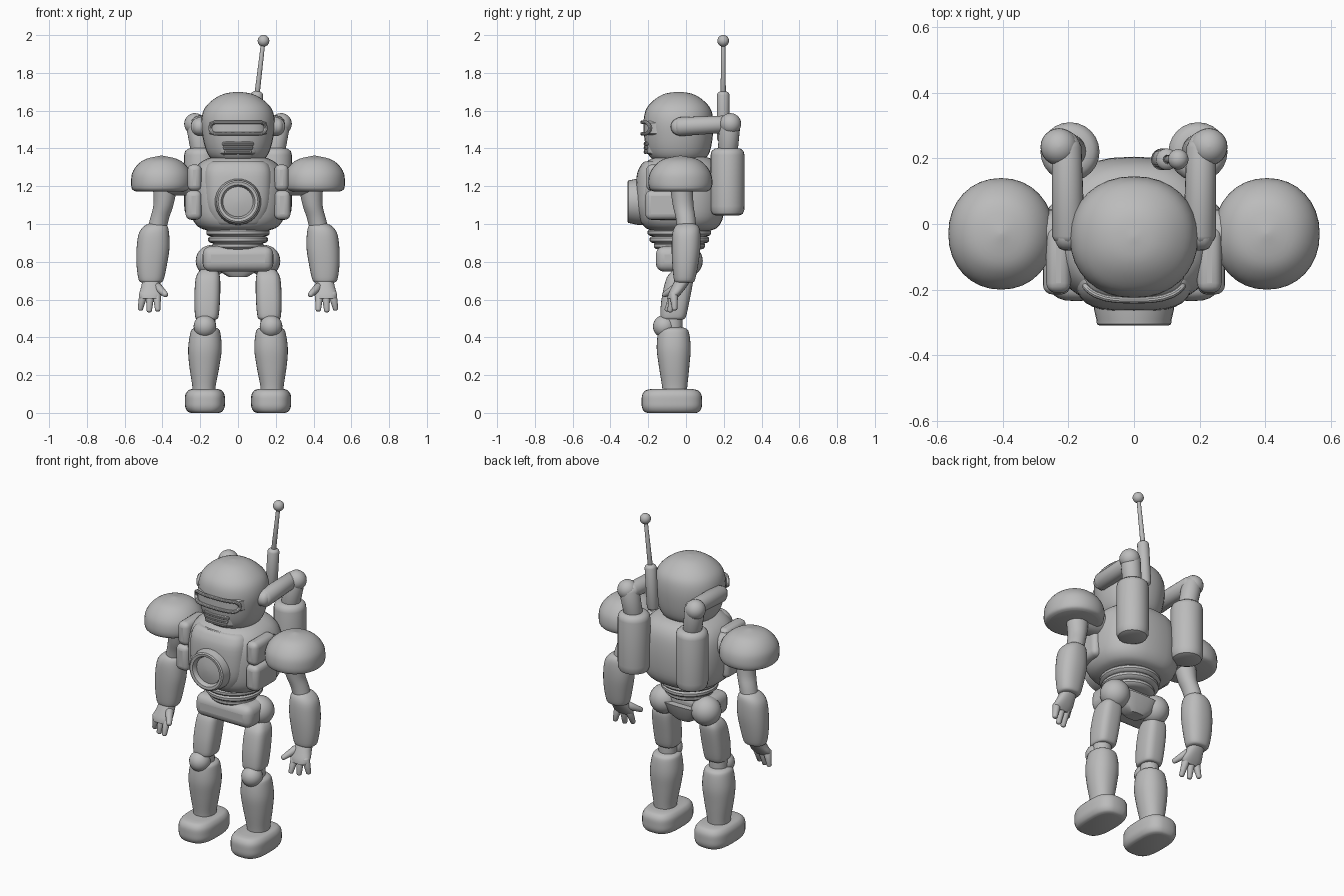
import bpy, bmesh, math
from mathutils import Vector

if "Cube" in bpy.data.objects:
    bpy.data.objects.remove(bpy.data.objects["Cube"])

grey = bpy.data.materials.new("plain_grey")
grey.diffuse_color = (0.5, 0.5, 0.5, 1)
grey.use_nodes = True
grey.node_tree.nodes["Principled BSDF"].inputs["Base Color"].default_value = grey.diffuse_color
SEG = 32


def finish(ob, angle=35):
    ob.data.materials.clear()
    ob.data.materials.append(grey)
    bpy.ops.object.select_all(action='DESELECT')
    ob.select_set(True)
    bpy.context.view_layer.objects.active = ob
    bpy.ops.object.shade_smooth_by_angle(angle=math.radians(angle))
    return ob


def skin(name, rings):
    """Bridge a list of closed point rings and cap both ends."""
    bm = bmesh.new()
    vs = [[bm.verts.new(p) for p in r] for r in rings]
    n = len(vs[0])
    for a, b in zip(vs, vs[1:]):
        for i in range(n):
            bm.faces.new((a[i], a[(i + 1) % n], b[(i + 1) % n], b[i]))
    bm.faces.new(vs[0])
    bm.faces.new(vs[-1])
    bmesh.ops.recalc_face_normals(bm, faces=bm.faces)
    me = bpy.data.meshes.new(name)
    bm.to_mesh(me)
    bm.free()
    ob = bpy.data.objects.new(name, me)
    bpy.context.collection.objects.link(ob)
    return finish(ob)


def refine(rows, k):
    """Catmull-Rom interpolation between profile rows."""
    rows = [Vector(r) for r in rows]
    out = []
    for i in range(len(rows) - 1):
        p0, p1 = rows[max(i - 1, 0)], rows[i]
        p2, p3 = rows[i + 1], rows[min(i + 2, len(rows) - 1)]
        for j in range(k):
            t = j / k
            out.append(0.5 * (2 * p1 + (p2 - p0) * t + (2 * p0 - 5 * p1 + 4 * p2 - p3) * t * t
                              + (3 * p1 - p0 - 3 * p2 + p3) * t ** 3))
    return out + [rows[-1]]


def loft(name, rows, e=2.0, s=1, k=4):
    """Stack horizontal superellipses; row = centre x, centre y, z, rx, ry."""
    def sp(v):
        return math.copysign(abs(v) ** (2 / e), v)
    rings = []
    for x, y, z, rx, ry in refine(rows, k):
        rings.append([(s * (x + rx * sp(math.cos(a))), y + ry * sp(math.sin(a)), z)
                      for a in (2 * math.pi * i / SEG for i in range(SEG))])
    return skin(name, rings)


def lathe(name, start, axis, prof, s=1, seg=24):
    """Revolve (radius, distance) pairs around an axis."""
    o, d = Vector(start), Vector(axis).normalized()
    u = d.orthogonal().normalized()
    w = d.cross(u)
    rings = []
    for r, t in prof:
        ring = [o + d * t + (u * math.cos(a) + w * math.sin(a)) * r
                for a in (2 * math.pi * i / seg for i in range(seg))]
        rings.append([(s * p.x, p.y, p.z) for p in ring])
    return skin(name, rings)


def rod(name, a, b, ra, rb, s=1):
    """Round-ended rod between two points."""
    L = (Vector(b) - Vector(a)).length
    arc = [math.radians(v) for v in (5, 30, 60, 90)]
    prof = [(ra * math.sin(t), -ra * 0.6 * math.cos(t)) for t in arc]
    prof += [(rb * math.sin(t), L + rb * 0.6 * math.cos(t)) for t in reversed(arc)]
    return lathe(name, a, Vector(b) - Vector(a), prof, s)


def ball(name, c, r, s=1):
    arc = [math.pi * (0.01 + 0.98 * i / 14) for i in range(15)]
    return lathe(name, c, (0, 0, 1), [(r * math.sin(t), -r * math.cos(t)) for t in arc], s)


def box(name, c, size, bevel, s=1):
    bpy.ops.mesh.primitive_cube_add(size=1, location=(s * c[0], c[1], c[2]))
    ob = bpy.context.object
    ob.name = name
    ob.scale = size
    bpy.ops.object.transform_apply(location=False, rotation=False, scale=True)
    m = ob.modifiers.new("round", 'BEVEL')
    m.width, m.segments = bevel, 4
    return finish(ob)


def face_frame(name, w, h, z, depth, rx, cy, ry):
    """Thin stadium-shaped trim wrapped round the face."""
    cu = bpy.data.curves.new(name, 'CURVE')
    cu.dimensions, cu.bevel_depth, cu.bevel_resolution = '3D', depth, 3
    pts = []
    for sx in (1, -1):
        for i in range(9):
            a = -math.pi / 2 + math.pi * i / 8
            pts.append((sx * (w - h + h * math.cos(a)), z + sx * h * math.sin(a)))
        for i in range(1, 8):
            pts.append((sx * (w - h) * (1 - i / 4), z + sx * h))
    sp = cu.splines.new('POLY')
    sp.points.add(len(pts) - 1)
    sp.use_cyclic_u = True
    for p, (x, zz) in zip(sp.points, pts):
        p.co = (x, cy - ry * max(0, 1 - abs(x / rx) ** 3) ** (1 / 3), zz, 1)
    ob = bpy.data.objects.new(name, cu)
    bpy.context.collection.objects.link(ob)
    bpy.ops.object.select_all(action='DESELECT')
    ob.select_set(True)
    bpy.context.view_layer.objects.active = ob
    bpy.ops.object.convert(target='MESH')
    finish(bpy.context.object)


# Head, visor and mouth grille
loft("head", [(0, -.04, z, rx, ry) for z, rx, ry in (
    (1.335, .11, .11), (1.345, .14, .14), (1.38, .165, .165), (1.45, .185, .18), (1.54, .195, .185),
    (1.61, .178, .17), (1.66, .13, .125), (1.69, .07, .07), (1.70, .004, .004))], e=2.15)
loft("visor", [(0, -.1, z, rx, ry) for z, rx, ry in (
    (1.472, .15, .115), (1.48, .16, .125), (1.535, .16, .125), (1.545, .15, .115))], e=3, k=1)
face_frame("visor_frame", .148, .031, 1.508, .01, .168, -.1, .132)
loft("mouth_plate", [(0, -.1, z, .11, ry) for z, ry in (
    (1.365, .09), (1.375, .113), (1.435, .118), (1.445, .1))], e=3, k=1)
for i in range(3):
    face_frame("mouth_bar_%d" % i, .078 - .006 * (2 - i), .004, 1.382 + .021 * i, .007, .12, -.1, .117)

# Torso, chest plate and round port
loft("torso", [(0, -.025, z, rx, ry) for z, rx, ry in (
    (.965, .16, .155), (.985, .21, .195), (1.04, .245, .222), (1.15, .255, .23), (1.25, .245, .222),
    (1.31, .215, .2), (1.345, .165, .16), (1.36, .1, .1))], e=2.5)
loft("chest_plate", [(0, -.14, z, rx, ry) for z, rx, ry in (
    (.995, .12, .08), (1.01, .14, .1), (1.1, .175, .125), (1.25, .18, .122), (1.31, .165, .1),
    (1.33, .14, .08))], e=3.2)
lathe("chest_port", (0, -.2, 1.118), (0, -1, 0),
      [(.125, 0), (.122, .06), (.115, .09), (.113, .105), (.105, .11), (.09, .108), (.083, .095),
       (.08, .082), (.04, .09), (.004, .092)], seg=32)

# Flexible waist
for i, (z, r) in enumerate(((.955, .168), (.918, .158), (.885, .135))):
    lathe("waist_ring_%d" % i, (0, -.035, z - .022), (0, 0, 1),
          [(r - .03, 0), (r - .008, .006), (r, .015), (r, .029), (r - .008, .038), (r - .03, .044)])

# Pelvis
box("pelvis", (0, -.06, .815), (.375, .2, .135), .045)
loft("crotch", [(0, .0, .72, .05, .04), (0, 0, .75, .1, .06), (0, 0, .82, .15, .08)], e=3, k=1)

# Antenna
rod("antenna_base", (.085, .197, 1.45), (.1, .197, 1.685), .033, .033)
rod("antenna_rod", (.1, .197, 1.68), (.133, .197, 1.96), .014, .011)
ball("antenna_tip", (.135, .197, 1.97), .031)

for s, side in ((1, "right"), (-1, "left")):
    def nm(part):
        return side + "_" + part

    box(nm("side_pod"), (.235, -.11, 1.1), (.085, .21, .155), .03, s)
    box(nm("upper_pod"), (.23, -.11, 1.245), (.075, .2, .14), .03, s)

    # Back tank with its elbow and pipe to the head
    lathe(nm("tank"), (.195, .22, 1.045), (0, 0, 1),
          [(.06, 0), (.08, .008), (.088, .025), (.09, .05), (.09, .32), (.085, .34), (.07, .353), (.05, .357)])
    if s < 0:
        bpy.context.object.scale.x = -1
        bpy.ops.object.transform_apply(location=False, rotation=False, scale=True)
        bpy.context.object.data.flip_normals()
        finish(bpy.context.object)
    rod(nm("tank_neck"), (.195, .22, 1.37), (.22, .232, 1.53), .052, .056, s)
    ball(nm("tank_elbow"), (.228, .235, 1.53), .057, s)
    rod(nm("head_pipe"), (.205, .235, 1.53), (.2, -.035, 1.515), .045, .05, s)
    rod(nm("ear_joint"), (.15, -.035, 1.515), (.215, -.035, 1.515), .048, .045, s)

    # Shoulder pad and arm
    rod(nm("shoulder_joint"), (.2, -.03, 1.225), (.37, -.03, 1.225), .075, .075, s)
    loft(nm("shoulder_pad"), [(x, -.03, z, rx, ry) for x, z, rx, ry in (
        (.41, 1.172, .13, .14), (.407, 1.185, .154, .162), (.405, 1.22, .161, .17),
        (.405, 1.27, .155, .161), (.405, 1.315, .126, .13), (.405, 1.345, .08, .085),
        (.405, 1.362, .004, .004))], e=2.1, s=s)
    loft(nm("upper_arm"), [(.435, .005, .95, .05, .05), (.415, -.002, 1.03, .05, .052),
                           (.395, -.015, 1.1, .053, .055), (.385, -.025, 1.2, .065, .06)], s=s)
    loft(nm("forearm"), [(.46, -.01, .69, .05, .045), (.46, -.008, .705, .066, .056),
                         (.457, -.004, .78, .08, .068), (.45, 0, .87, .087, .076),
                         (.445, .002, .95, .08, .074), (.435, .004, .99, .06, .06),
                         (.433, .004, 1.005, .03, .03)], e=2.3, s=s)
    loft(nm("palm"), [(.465, -.075, .605, .05, .025), (.463, -.06, .63, .06, .034),
                      (.46, -.035, .67, .052, .04), (.46, -.012, .71, .045, .042)], e=2.3, s=s)
    for i, (x0, x1, y1, z1) in enumerate(((.43, .425, -.1, .545), (.465, .47, -.085, .54),
                                          (.5, .517, -.06, .55))):
        rod(nm("finger_%d" % i), (x0, -.065, .63), (x1, y1, z1), .023, .014, s)
    rod(nm("thumb"), (.425, -.05, .665), (.382, -.115, .625), .024, .014, s)

    # Leg and foot
    ball(nm("hip_joint"), (.14, .005, .805), .084, s)
    loft(nm("thigh"), [(.165, -.07, .495, .05, .055), (.165, -.068, .51, .062, .068),
                       (.163, -.055, .6, .068, .075), (.16, -.035, .7, .066, .073),
                       (.157, -.025, .74, .056, .06), (.155, -.02, .76, .04, .04)], e=3, s=s)
    lathe(nm("knee_joint"), (.17, -.07, .42), (0, 0, 1), [(.05, 0), (.052, .05), (.05, .1)], s)
    ball(nm("knee_cap"), (.175, -.115, .458), .06, s)
    loft(nm("shin"), [(.18, -.06, .11, .06, .064), (.18, -.06, .15, .063, .068),
                      (.178, -.063, .25, .08, .081), (.175, -.065, .34, .089, .09),
                      (.173, -.066, .42, .08, .083), (.172, -.067, .445, .068, .07),
                      (.172, -.067, .455, .04, .04)], e=2.2, s=s)
    loft(nm("foot"), [(.175, -.075, z, rx, ry) for z, rx, ry in (
        (0, .075, .13), (.008, .092, .147), (.03, .104, .158), (.06, .106, .16), (.095, .104, .157),
        (.118, .09, .14), (.126, .07, .11))], e=2.9, s=s)
